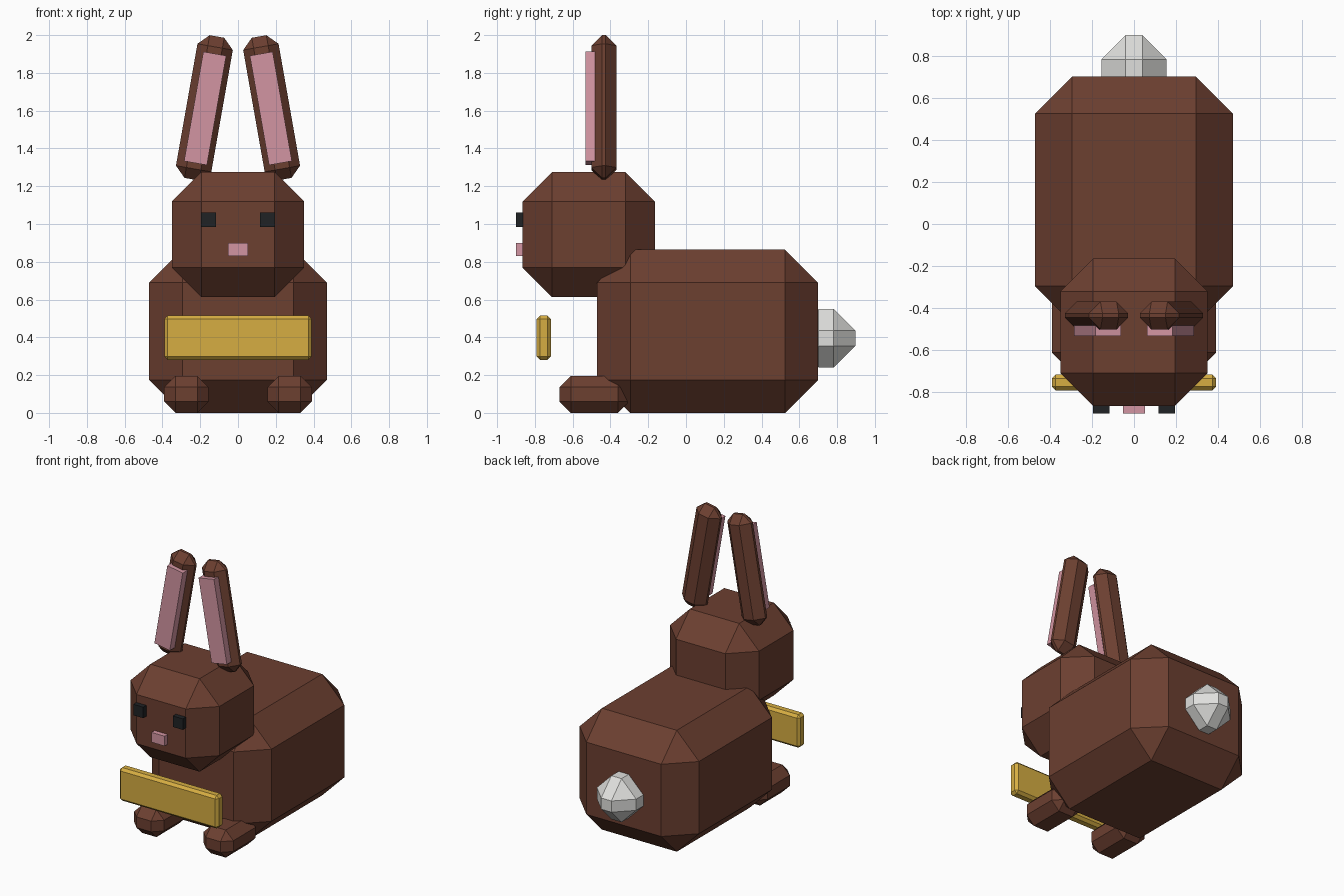
import bpy
import bmesh
from math import radians

cube = bpy.data.objects.get("Cube")
if cube:
    bpy.data.objects.remove(cube, do_unlink=True)


def material(name, rgb):
    mat = bpy.data.materials.new(name)
    mat.use_nodes = True
    color = (*rgb, 1.0)
    mat.diffuse_color = color
    mat.node_tree.nodes["Principled BSDF"].inputs["Base Color"].default_value = color
    return mat


brown = material("brown fur", (0.15, 0.05, 0.03))
pink = material("pink skin", (0.65, 0.30, 0.36))
black = material("black", (0.014, 0.016, 0.018))
gold = material("gold", (0.67, 0.42, 0.055))
white = material("white fluff", (0.74, 0.74, 0.72))


def block(name, mat, center, size, chamfer=0.0, tilt=0.0):
    """Flat-shaded box with chamfered edges, tilted sideways about y."""
    bm = bmesh.new()
    bmesh.ops.create_cube(bm, size=1)
    bmesh.ops.scale(bm, vec=size, verts=bm.verts)
    if chamfer:
        bmesh.ops.bevel(bm, geom=bm.edges[:], offset=chamfer, offset_type='OFFSET',
                        segments=1, profile=0.5, affect='EDGES')
    mesh = bpy.data.meshes.new(name)
    bm.to_mesh(mesh)
    bm.free()
    mesh.materials.append(mat)
    obj = bpy.data.objects.new(name, mesh)
    obj.location = center
    obj.rotation_euler.y = radians(tilt)
    bpy.context.collection.objects.link(obj)
    return obj


# Body, head and tail
block("body", brown, (0, 0.115, 0.432), (0.94, 1.17, 0.864), 0.175)
block("head", brown, (0, -0.515, 0.944), (0.70, 0.70, 0.662), 0.156)
block("tail", white, (0, 0.742, 0.395), (0.31, 0.31, 0.31), 0.115)

# Nose and the bar held in front of the chest
block("nose", pink, (0, -0.87, 0.865), (0.104, 0.06, 0.07))
block("bar", gold, (0, -0.753, 0.398), (0.78, 0.075, 0.235), 0.018)

# Paired parts
for side, s in (("left", 1), ("right", -1)):
    block(side + "_ear", brown, (s * 0.178, -0.435, 1.615), (0.19, 0.132, 0.767), 0.056, -10 * s)
    block(side + "_inner_ear", pink, (s * 0.174, -0.505, 1.612), (0.123, 0.056, 0.588), 0, -10 * s)
    block(side + "_eye", black, (s * 0.156, -0.87, 1.023), (0.078, 0.06, 0.078))
    block(side + "_foot", brown, (s * 0.273, -0.485, 0.098), (0.235, 0.37, 0.196), 0.06)
